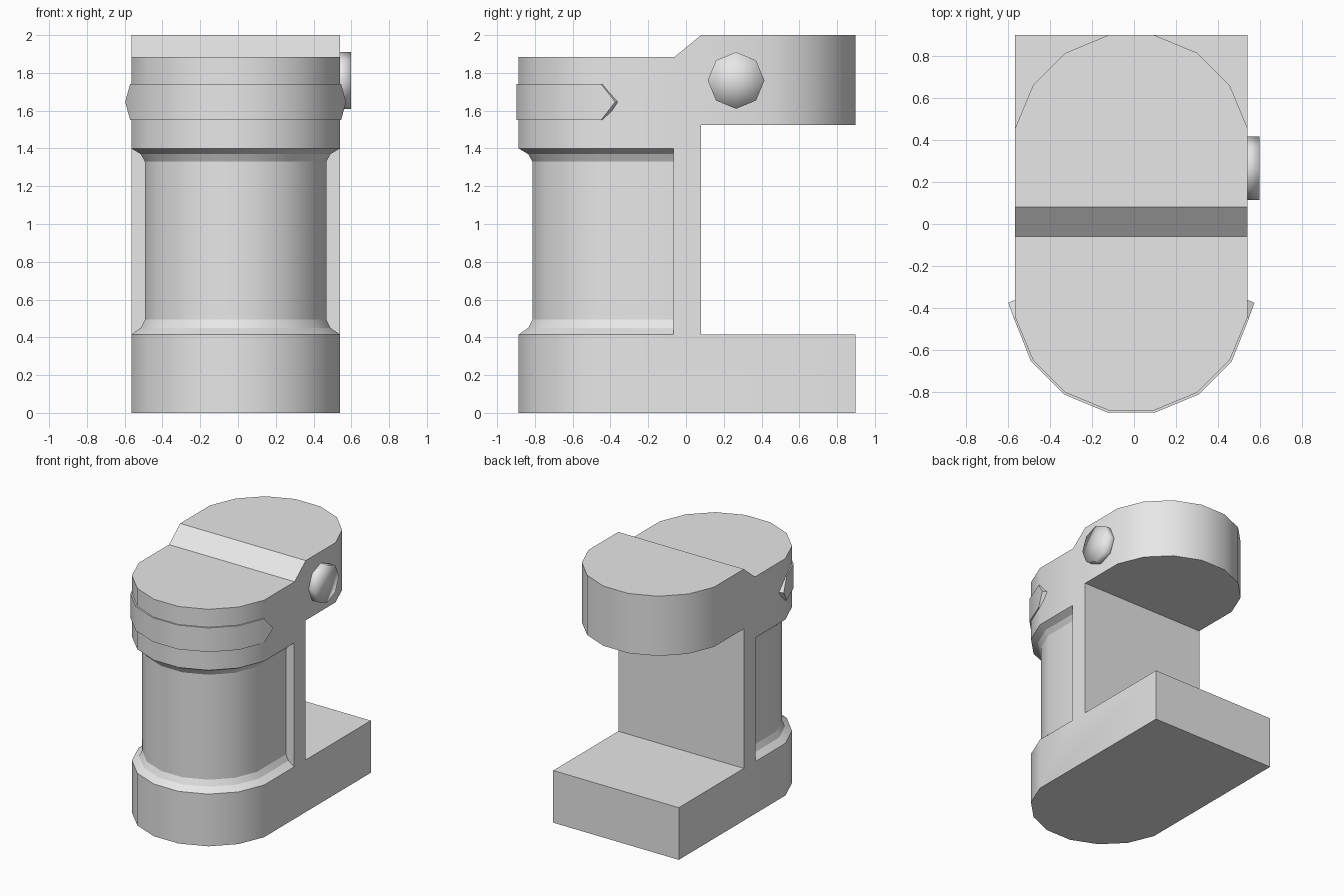
import bpy, bmesh, math
from mathutils import Matrix

default = bpy.data.objects.get("Cube")
if default:
    bpy.data.objects.remove(default, do_unlink=True)

CX, HALF = -0.0125, 0.5525            # centre line and half width
FRONT_Y, BACK_Y = -0.333, 0.345       # centres of the round ends
BACK = 0.8975
SPINE = -0.065                        # front face of the upright

grey = bpy.data.materials.new("plain grey")
grey.use_nodes = True
colour = (0.8, 0.8, 0.8, 1)
grey.diffuse_color = colour
grey.node_tree.nodes["Principled BSDF"].inputs["Base Color"].default_value = colour


def finish(name, bm):
    bmesh.ops.recalc_face_normals(bm, faces=bm.faces)
    mesh = bpy.data.meshes.new(name)
    bm.to_mesh(mesh)
    bm.free()
    mesh.materials.append(grey)
    ob = bpy.data.objects.new(name, mesh)
    bpy.context.collection.objects.link(ob)
    return ob


def prism(name, points, offset):
    """Extrude a flat 3D polygon along an offset."""
    bm = bmesh.new()
    face = bm.faces.new([bm.verts.new(p) for p in points])
    out = bmesh.ops.extrude_face_region(bm, geom=[face], use_keep_orig=True)
    moved = [v for v in out["geom"] if isinstance(v, bmesh.types.BMVert)]
    bmesh.ops.translate(bm, verts=moved, vec=offset)
    return finish(name, bm)


def smooth(ob, angle=30):
    bpy.ops.object.select_all(action="DESELECT")
    ob.select_set(True)
    bpy.context.view_layer.objects.active = ob
    bpy.ops.object.shade_smooth_by_angle(angle=math.radians(angle))


def arc(cy, inset=0.0, side=-1):
    """Half of a 16-sided ring, from left of the page to right."""
    r = (HALF - inset) / math.cos(math.pi / 16)
    angles = [math.pi * (1 - (i + 0.5) / 8) for i in range(8)]
    return [(CX + r * math.cos(a), cy + side * r * math.sin(a)) for a in angles]


def cut(ob, cutter, operation):
    mod = ob.modifiers.new("cut", "BOOLEAN")
    mod.operation, mod.solver, mod.object = operation, "EXACT", cutter
    bpy.ops.object.select_all(action="DESELECT")
    ob.select_set(True)
    bpy.context.view_layer.objects.active = ob
    bpy.ops.object.modifier_apply(modifier=mod.name)
    bpy.data.objects.remove(cutter, do_unlink=True)


# Body: side profile trimmed to the footprint
profile = [(-1, 0), (1, 0), (1, 0.415), (0.08, 0.415), (0.08, 1.525), (1, 1.525),
           (1, 2), (0.08, 2), (-0.06, 1.885), (-1, 1.885), (-1, 1.4),
           (SPINE, 1.4), (SPINE, 0.415), (-1, 0.415)]
body = prism("body", [(-0.8, y, z) for y, z in profile], (1.6, 0, 0))
plan = arc(FRONT_Y) + [(CX + HALF, BACK), (CX - HALF, BACK)]
cut(body, prism("footprint", [(x, y, -0.2) for x, y in plan], (0, 0, 2.5)), "INTERSECT")

# Round off the back of the head
rear = arc(BACK_Y, side=1)
corners = [(CX - 0.8, rear[0][1])] + rear + [
    (CX + 0.8, rear[-1][1]), (CX + 0.8, 1.2), (CX - 0.8, 1.2)]
cut(body, prism("rounding", [(x, y, 1.2) for x, y in corners], (0, 0, 1)), "DIFFERENCE")
smooth(body)

# Recessed column with flared ends
bm = bmesh.new()
rings = []
for z, inset in [(0.415, 0), (0.45, 0.05), (0.495, 0.0725),
                 (1.33, 0.0725), (1.37, 0.05), (1.4, 0)]:
    edge = arc(FRONT_Y, inset)
    edge = [(edge[0][0], SPINE)] + edge + [(edge[-1][0], SPINE)]
    rings.append([bm.verts.new((x, y, z)) for x, y in edge])
for low, high in zip(rings, rings[1:]):
    for i in range(len(low) - 1):
        bm.faces.new((low[i], low[i + 1], high[i + 1], high[i]))
smooth(finish("column", bm), 24)

# Visor band wrapped round the head, with pointed ends
front = arc(FRONT_Y, -0.011)[1:-1]
outer = [(CX - 0.558, -0.45)] + front + [(CX + 0.558, -0.45)]
inner = [(CX + (x - CX) * 0.93, y + 0.04) for x, y in outer]
bm = bmesh.new()


def row(points, z):
    return [bm.verts.new((x, y, z)) for x, y in points]


rows = [row(outer, 1.55), row(outer, 1.742), row(inner, 1.742), row(inner, 1.55)]
for a, b in zip(rows, rows[1:] + rows[:1]):
    for i in range(len(a) - 1):
        bm.faces.new((a[i], a[i + 1], b[i + 1], b[i]))
for end, side in ((0, -1), (-1, 1)):
    tip = bm.verts.new((CX + side * 0.585, -0.375, 1.646))
    root = bm.verts.new((CX + side * 0.54, -0.355, 1.646))
    a, b, c, d = [r[end] for r in rows]
    for f in ((a, b, tip), (b, c, root, tip), (c, d, root), (d, a, tip, root)):
        bm.faces.new(f)
smooth(finish("visor_band", bm))

# Round side button
bm = bmesh.new()
bmesh.ops.create_cone(bm, cap_ends=True, cap_tris=True, segments=8,
                      radius1=0.15, radius2=0.15, depth=0.09)
bmesh.ops.transform(bm, verts=bm.verts, matrix=Matrix.Translation((0.552, 0.265, 1.76))
                    @ Matrix.Rotation(math.pi / 2, 4, "Y"))
for f in bm.faces:
    f.smooth = True
finish("side_button", bm)
